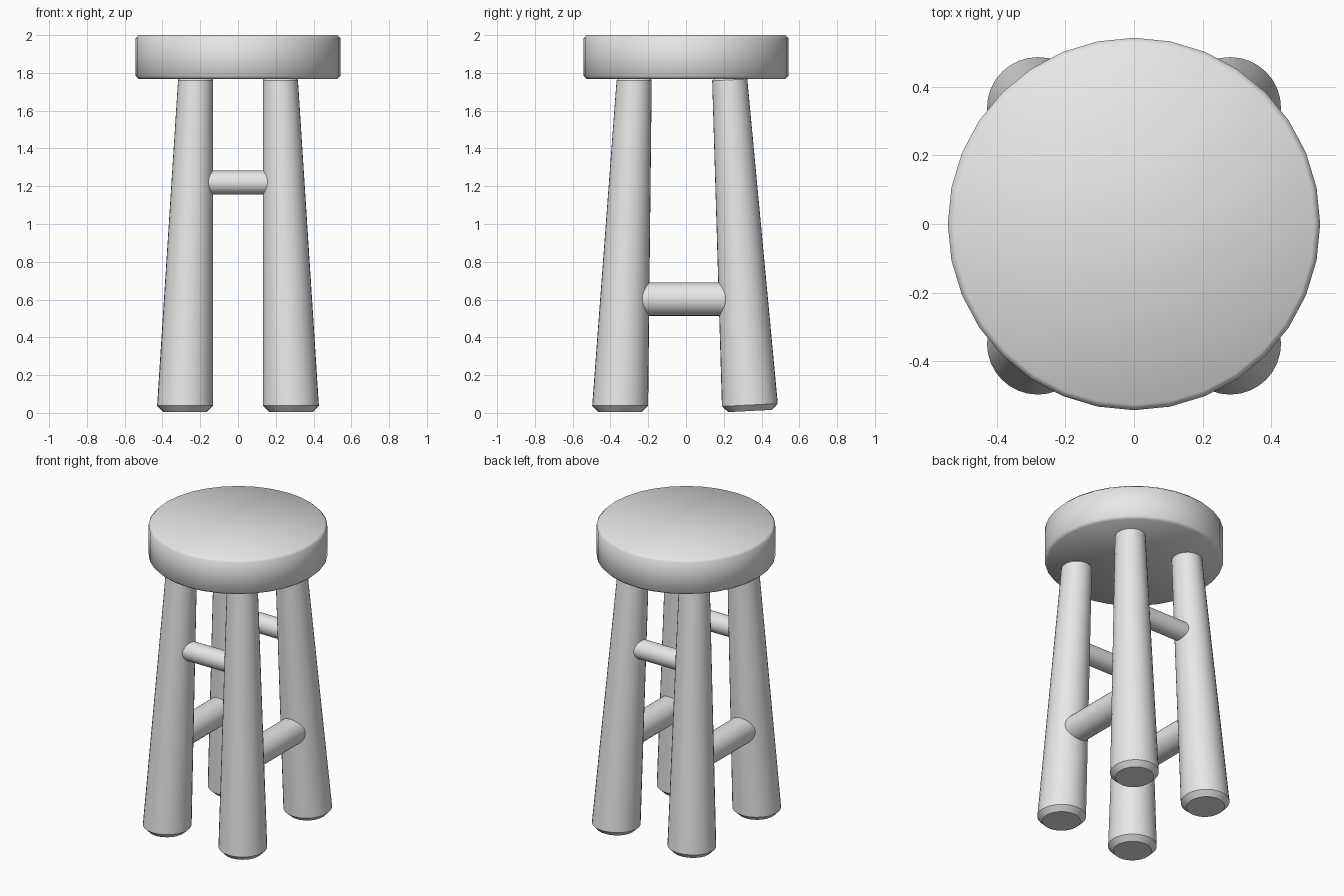
import bpy, bmesh, math
from mathutils import Vector

cube = bpy.data.objects.get("Cube")
if cube:
    bpy.data.objects.remove(cube)

SIDES = 32
GREY = (0.8, 0.8, 0.8, 1.0)
grey = bpy.data.materials.new("plain grey")
grey.use_nodes = True
grey.diffuse_color = GREY
grey.node_tree.nodes["Principled BSDF"].inputs["Base Color"].default_value = GREY


def round_bar(name, start, end, rings, axis=None, smooth=30):
    """Turned bar from start to end; rings are (distance along, radius).
    The rings face along axis, or along the bar itself if none is given."""
    start, end = Vector(start), Vector(end)
    run = end - start
    turn = Vector(axis or run).to_track_quat('Z', 'Y')
    bm = bmesh.new()
    loops = []
    for dist, radius in rings:
        centre = start + run * (dist / run.length)
        loop = []
        for i in range(SIDES):
            a = math.tau * i / SIDES
            loop.append(bm.verts.new(
                centre + turn @ Vector((radius * math.cos(a), radius * math.sin(a), 0))))
        loops.append(loop)
    for low, high in zip(loops, loops[1:]):
        for i in range(SIDES):
            j = (i + 1) % SIDES
            bm.faces.new((low[i], low[j], high[j], high[i]))
    bm.faces.new(loops[0][::-1])
    bm.faces.new(loops[-1])
    mesh = bpy.data.meshes.new(name)
    bm.to_mesh(mesh)
    bm.free()
    mesh.materials.append(grey)
    obj = bpy.data.objects.new(name, mesh)
    bpy.context.collection.objects.link(obj)
    bpy.ops.object.select_all(action='DESELECT')
    obj.select_set(True)
    bpy.context.view_layer.objects.active = obj
    bpy.ops.object.shade_smooth_by_angle(angle=math.radians(smooth))
    return obj


# Seat: thick disc with chamfered rims
round_bar("seat", (0, 0, 1.767), (0, 0, 2),
          [(0, 0.526), (0.016, 0.542), (0.217, 0.542), (0.233, 0.526)], smooth=60)

# Tapered splayed legs, chamfered at both ends
LEG_RINGS = [(0, 0.116), (0.032, 0.148), (1.757, 0.093), (1.767, 0.085)]
for side, sx in (("left", 1), ("right", -1)):
    round_bar(f"front_{side}_leg", (sx * 0.281, -0.35, 0.006), (sx * 0.224, -0.274, 1.772),
              LEG_RINGS, axis=(0, 0, 1))
    round_bar(f"back_{side}_leg", (sx * 0.281, 0.34, 0.01), (sx * 0.224, 0.231, 1.772),
              LEG_RINGS, axis=(0, -0.05, 1))

    # Thick low rungs joining front and back legs
    round_bar(f"{side}_rung", (sx * 0.264, -0.31, 0.602), (sx * 0.264, 0.29, 0.602),
              [(0, 0.088), (0.6, 0.088)])

# Thin high rungs joining left and right legs
for name, y in (("front_rung", -0.303), ("back_rung", 0.27)):
    round_bar(name, (-0.23, y, 1.219), (0.23, y, 1.219), [(0, 0.063), (0.46, 0.063)])
